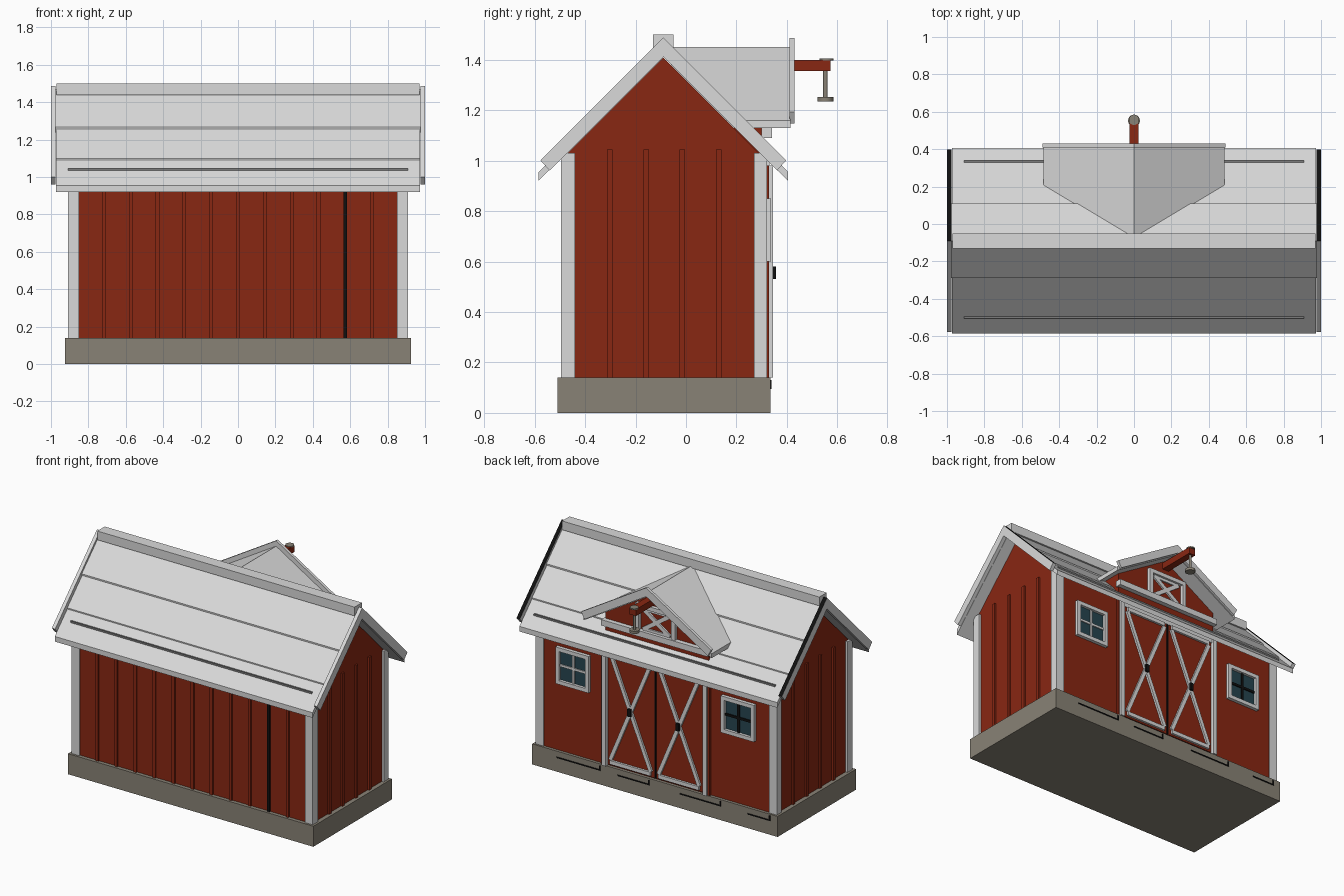
import bpy, bmesh, math
from mathutils import Matrix, Vector

cube = bpy.data.objects.get("Cube")
if cube:
    bpy.data.objects.remove(cube, do_unlink=True)


def material(name, rgb):
    m = bpy.data.materials.new(name)
    m.use_nodes = True
    m.diffuse_color = (*rgb, 1)
    bsdf = m.node_tree.nodes["Principled BSDF"]
    bsdf.inputs["Base Color"].default_value = (*rgb, 1)
    bsdf.inputs["Roughness"].default_value = 0.8
    return m


RED = material("barn red", (0.25, 0.02, 0.006))
WHITE = material("pale trim", (0.7, 0.7, 0.7))
STONE = material("stone base", (0.25, 0.225, 0.18))
BLACK = material("black", (0.005, 0.005, 0.005))
GLASS = material("dark teal glass", (0.02, 0.06, 0.08))
GREY = material("roof seam grey", (0.2, 0.2, 0.2))


def finish(name, bm, mat):
    bmesh.ops.recalc_face_normals(bm, faces=bm.faces)
    me = bpy.data.meshes.new(name)
    bm.to_mesh(me)
    bm.free()
    me.materials.append(mat)
    ob = bpy.data.objects.new(name, me)
    bpy.context.collection.objects.link(ob)
    return ob


def box(name, x, y, z, mat):
    """Box from (low, high) ranges on each axis."""
    bm = bmesh.new()
    mid = Vector([sum(r) / 2 for r in (x, y, z)])
    size = [r[1] - r[0] for r in (x, y, z)]
    bmesh.ops.create_cube(bm, size=1, matrix=Matrix.Translation(mid) @ Matrix.Diagonal((*size, 1)))
    return finish(name, bm, mat)


def extrude(name, profile, axis, lo, hi, mat):
    """Extrude a (horizontal, z) profile along x or y."""
    bm = bmesh.new()
    point = (lambda h, z: (lo, h, z)) if axis == "x" else (lambda h, z: (h, lo, z))
    face = bm.faces.new([bm.verts.new(point(h, z)) for h, z in profile])
    new = bmesh.ops.extrude_face_region(bm, geom=[face])["geom"]
    move = Vector((hi - lo, 0, 0)) if axis == "x" else Vector((0, hi - lo, 0))
    bmesh.ops.translate(bm, verts=[v for v in new if isinstance(v, bmesh.types.BMVert)], vec=move)
    return finish(name, bm, mat)


def chevron(c, top, slope, half, thick, inset=0):
    """Inverted V outline; inset squares off the ends."""
    low = half - inset
    return [(c - half, top - slope * half), (c, top), (c + half, top - slope * half),
            (c + low, top - thick - slope * low), (c, top - thick),
            (c - low, top - thick - slope * low)]


def bar(name, a, b, width, y, mat):
    """Flat board between two (x, z) points."""
    d = Vector((b[0] - a[0], 0, b[1] - a[1]))
    m = (Matrix.Translation(((a[0] + b[0]) / 2, (y[0] + y[1]) / 2, (a[1] + b[1]) / 2))
         @ Matrix.Rotation(-math.atan2(d.z, d.x), 4, "Y")
         @ Matrix.Diagonal((d.length, y[1] - y[0], width, 1)))
    bm = bmesh.new()
    bmesh.ops.create_cube(bm, size=1, matrix=m)
    return finish(name, bm, mat)


def frame(name, x, z, w, y, mat):
    """Rectangular frame of four boards."""
    for zz in ((z[0], z[0] + w), (z[1] - w, z[1])):
        box(name + "_rail", x, y, zz, mat)
    for xx in ((x[0], x[0] + w), (x[1] - w, x[1])):
        box(name + "_stile", xx, y, (z[0] + w, z[1] - w), mat)


def cylinder(name, r, loc, depth, mat):
    bm = bmesh.new()
    bmesh.ops.create_cone(bm, cap_ends=True, segments=16, radius1=r, radius2=r, depth=depth,
                          matrix=Matrix.Translation(loc))
    ob = finish(name, bm, mat)
    bpy.context.view_layer.objects.active = ob
    ob.select_set(True)
    bpy.ops.object.shade_smooth_by_angle()
    ob.select_set(False)


C = -0.09       # ridge line in y

# Base and walls
box("foundation", (-0.925, 0.925), (-0.51, 0.335), (0, 0.14), STONE)
extrude("walls", [(-0.485, 0.14), (0.315, 0.14), (0.315, 1.005), (C, 1.41), (-0.485, 1.015)],
        "x", -0.895, 0.895, RED)

# Corner boards
for x in ((-0.91, -0.85), (0.85, 0.91)):
    for y in ((-0.495, -0.44), (0.27, 0.322)):
        box("corner_board", x, y, (0.14, 1.03), WHITE)

# Wall battens
for i in range(-5, 6):
    x = i * 0.1435
    box("front_batten", (x - 0.01, x + 0.01), (-0.495, -0.48), (0.14, 1.0), BLACK if i == 4 else RED)
for i in range(4):
    y = -0.302 + i * 0.144
    for s in (-1, 1):
        box("end_batten", sorted((s * 0.89, s * 0.907)), (y - 0.011, y + 0.011), (0.14, 1.045), RED)

# Main roof: sheet, overlapping courses, ridge cap, gable boards
extrude("roof_sheet", chevron(C, 1.45, 1, 0.495, 0.035), "x", -0.972, 0.972, WHITE)
extrude("roof_middle_course", chevron(C, 1.458, 1, 0.36, 0.02), "x", -0.972, 0.972, WHITE)
extrude("roof_upper_course", chevron(C, 1.468, 1, 0.2, 0.03), "x", -0.975, 0.975, WHITE)
box("ridge_cap", (-0.97, 0.97), (C - 0.04, C + 0.04), (1.44, 1.5), WHITE)
for y in (C - 0.41, C + 0.425):
    z = 1.45 - abs(y - C)
    box("roof_seam", (-0.91, 0.91), (y - 0.005, y + 0.005), (z - 0.01, z + 0.007), GREY)
for s in (-1, 1):
    lo, hi = sorted((s * 0.975, s * 1.0))
    ob = extrude("gable_board", chevron(C, 1.488, 1, 0.487, 0.076, 0.036), "x", lo, hi, WHITE)
    ob.data.materials.append(BLACK)
    for p in ob.data.polygons:
        if p.normal.y > 0.5 and p.normal.z > 0.5:
            p.material_index = 1

# Dormer: gable wall, sill, roof and gable boards
extrude("dormer_wall", [(-0.39, 1.0), (0.39, 1.0), (0.39, 1.19), (0, 1.425), (-0.39, 1.19)],
        "y", 0.1, 0.31, RED)
box("dormer_sill", (-0.4, 0.4), (0.3, 0.342), (1.09, 1.13), WHITE)
extrude("dormer_roof", chevron(0, 1.45, 0.6, 0.483, 0.03), "y", -0.06, 0.415, WHITE)
extrude("dormer_gable_board", chevron(0, 1.487, 0.6, 0.49, 0.06, 0.025), "y", 0.41, 0.43, WHITE)

# Loft hatch with crossed boards
frame("loft_frame", (-0.15, 0.15), (1.1, 1.31), 0.028, (0.305, 0.335), WHITE)
for s in (-1, 1):
    bar("loft_brace", (-0.1, 1.205 - s * 0.07), (0.1, 1.205 + s * 0.07), 0.028, (0.305, 0.322), WHITE)
for z in (1.135, 1.275):
    box("loft_brace_end", (-0.1, 0.1), (0.305, 0.32), (z - 0.012, z + 0.012), WHITE)

# Hoist beam, rod and pulley
box("hoist_beam", (-0.024, 0.024), (0.3, 0.573), (1.355, 1.4), RED)
cylinder("beam_cap", 0.028, (0, 0.557, 1.401), 0.008, STONE)
cylinder("hoist_rod", 0.009, (0, 0.553, 1.3), 0.12, STONE)
cylinder("hoist_disc", 0.032, (0, 0.553, 1.243), 0.018, STONE)

# Double doors
box("door_head", (-0.39, 0.39), (0.31, 0.332), (0.95, 1.0), WHITE)
box("door_seam", (-0.004, 0.004), (0.31, 0.333), (0.15, 0.95), BLACK)
for s in (-1, 1):
    box("door_post", sorted((s * 0.365, s * 0.395)), (0.31, 0.345), (0.14, 0.98), WHITE)
    box("post_batten", sorted((s * 0.395, s * 0.41)), (0.31, 0.33), (0.14, 0.98), RED)
    box("door_panel", sorted((s * 0.006, s * 0.36)), (0.31, 0.328), (0.15, 0.96), RED)
    a, b = s * 0.03, s * 0.335
    bar("door_brace", (a, 0.19), (b, 0.92), 0.026, (0.32, 0.342), WHITE)
    bar("door_brace", (a, 0.92), (b, 0.19), 0.026, (0.32, 0.341), WHITE)
    for z in (0.175, 0.935):
        box("door_rail", sorted((a, b)), (0.32, 0.343), (z - 0.013, z + 0.013), WHITE)
    h = (a + b) / 2
    box("door_handle", (h - 0.012, h + 0.012), (0.33, 0.356), (0.53, 0.58), BLACK)

# Windows
for s, bars in ((-1, BLACK), (1, WHITE)):
    x = s * 0.623
    box("window_glass", (x - 0.11, x + 0.11), (0.31, 0.319), (0.61, 0.84), GLASS)
    frame("window_frame", (x - 0.125, x + 0.125), (0.6, 0.85), 0.026, (0.31, 0.338), WHITE)
    box("window_mullion", (x - 0.008, x + 0.008), (0.31, 0.327), (0.62, 0.83), bars)
    box("window_crossbar", (x - 0.105, x + 0.105), (0.31, 0.326), (0.717, 0.733), bars)

# Joints in the foundation
for lo, hi in ((0.41, 0.74), (0.04, 0.28), (-0.5, -0.19), (-0.87, -0.7)):
    box("foundation_joint", (lo, hi), (0.33, 0.34), (0.095, 0.102), BLACK)
    box("foundation_joint_end", (lo, lo + 0.008), (0.33, 0.34), (0.095, 0.13), BLACK)
